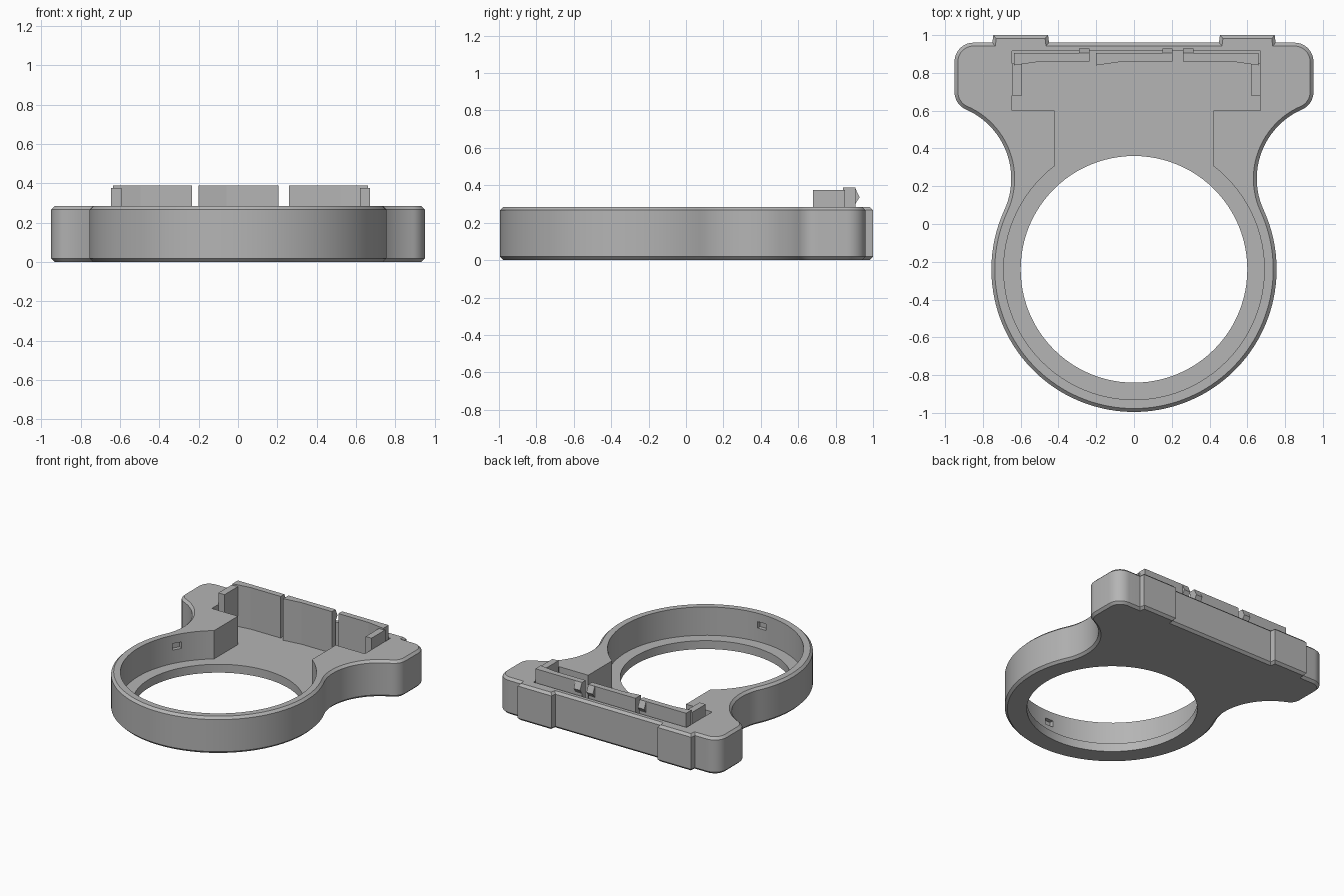
import bpy, bmesh, math
from mathutils import Matrix

if "Cube" in bpy.data.objects:
    bpy.data.objects.remove(bpy.data.objects["Cube"], do_unlink=True)

# Single plastic colour
grey = bpy.data.materials.new("plain_grey")
grey.use_nodes = True
colour = (0.46, 0.46, 0.46, 1)
grey.diffuse_color = colour
grey.node_tree.nodes["Principled BSDF"].inputs["Base Color"].default_value = colour

TOP, FLOOR, CHAMFER = 0.285, 0.065, 0.018
RING_Y, RING_R, POCKET_R, BORE_R = -0.24, 0.755, 0.69, 0.6


def arc(cx, cy, r, a0, a1, n):
    """Points along an arc, angles in degrees, end point included."""
    angles = [math.radians(a0 + (a1 - a0) * i / n) for i in range(n + 1)]
    return [(cx + r * math.cos(a), cy + r * math.sin(a)) for a in angles]


def finish(name, bm):
    bmesh.ops.recalc_face_normals(bm, faces=bm.faces)
    mesh = bpy.data.meshes.new(name)
    bm.to_mesh(mesh)
    bm.free()
    mesh.materials.append(grey)
    obj = bpy.data.objects.new(name, mesh)
    bpy.context.collection.objects.link(obj)
    return obj


def prism(name, points, z0, z1, chamfer=0):
    """Extrude a plan outline, optionally chamfering both rims."""
    bm = bmesh.new()
    base = bm.faces.new([bm.verts.new((x, y, z0)) for x, y in points])
    new = bmesh.ops.extrude_face_region(bm, geom=[base], use_keep_orig=True)["geom"]
    for v in new:
        if isinstance(v, bmesh.types.BMVert):
            v.co.z = z1
    if chamfer:
        bmesh.ops.recalc_face_normals(bm, faces=bm.faces)
        rims = [e for e in bm.edges if abs(e.verts[0].co.z - e.verts[1].co.z) < 1e-5]
        bmesh.ops.bevel(bm, geom=rims, offset=chamfer, segments=1,
                        affect='EDGES', clamp_overlap=False)
    return finish(name, bm)


def box(name, x0, x1, y0, y1, z0, z1):
    return prism(name, [(x0, y0), (x1, y0), (x1, y1), (x0, y1)], z0, z1)


def cut(target, cutter):
    cutter.hide_render = True
    mod = target.modifiers.new("cut", 'BOOLEAN')
    mod.operation, mod.solver, mod.object = 'DIFFERENCE', 'EXACT', cutter
    bpy.context.view_layer.objects.active = target
    bpy.ops.object.modifier_apply(modifier=mod.name)
    bpy.data.objects.remove(cutter, do_unlink=True)


# Body outline: ring, concave waist, rounded shoulder, two rear pads
neck = math.degrees(math.atan2(0.48, 1.05))
half = arc(0, RING_Y, RING_R, -90, neck, 44)
half += arc(1.05, 0.24, 0.4, 180 + neck, 113.6, 24)[1:]
half += arc(0.85, 0.698, 0.1, -66.4, 0, 8)[1:]
half += arc(0.85, 0.86, 0.1, 0, 90, 10)
half += [(0.75, 0.96), (0.745, 1.0), (0.455, 1.0), (0.45, 0.96)]
outline = half + [(-x, y) for x, y in reversed(half[1:])]
body = prism("body", outline, 0, TOP, CHAMFER)

# Bore, round pocket, connecting channel and rear bay
cut(body, prism("bore_cutter", arc(0, RING_Y, BORE_R, 0, 360, 96)[:-1], -1, 1))
cut(body, prism("pocket_cutter", arc(0, RING_Y, POCKET_R, 0, 360, 96)[:-1], FLOOR, 1))
cut(body, box("channel_cutter", -0.42, 0.42, -0.2, 0.65, FLOOR, 1))
cut(body, box("bay_cutter", -0.645, 0.67, 0.6, 0.915, FLOOR, 1))

# Three small recesses in the ring wall
for angle in (30, 150, 270):
    recess = box("recess_cutter", 0.65, 0.72, -0.035, 0.035, 0.17, 0.22)
    recess.data.transform(Matrix.Translation((0, RING_Y, 0))
                          @ Matrix.Rotation(math.radians(angle), 4, 'Z'))
    cut(body, recess)

# Upright rear panels, each thicker at one end
for name, thick, thin in (("right_panel", -0.635, -0.235),
                          ("middle_panel", -0.2, 0.205),
                          ("left_panel", 0.66, 0.26)):
    taper = thick + 0.35 * (thin - thick)
    prism(name, [(thick, 0.84), (taper, 0.86), (thin, 0.86), (thin, 0.905),
                 (thick, 0.905)], FLOOR - 0.01, 0.388)

# End posts beside the bay
box("right_post", -0.645, -0.592, 0.68, 0.85, FLOOR - 0.01, 0.375)
box("left_post", 0.62, 0.67, 0.68, 0.85, FLOOR - 0.01, 0.375)

# Wedge-shaped snap hooks behind the panels
for name, x in (("right_hook", -0.29), ("middle_hook", 0.15), ("left_hook", 0.26)):
    bm = bmesh.new()
    side = bm.faces.new([bm.verts.new((x, y, z)) for y, z in
                         ((0.89, 0.385), (0.905, 0.385), (0.928, 0.335), (0.905, 0.3), (0.89, 0.3))])
    new = bmesh.ops.extrude_face_region(bm, geom=[side], use_keep_orig=True)["geom"]
    for v in new:
        if isinstance(v, bmesh.types.BMVert):
            v.co.x += 0.055
    finish(name, bm)

# Smooth curved walls, keep the edges crisp
bpy.ops.object.select_all(action='DESELECT')
body.select_set(True)
bpy.context.view_layer.objects.active = body
bpy.ops.object.shade_smooth_by_angle(angle=math.radians(25))
